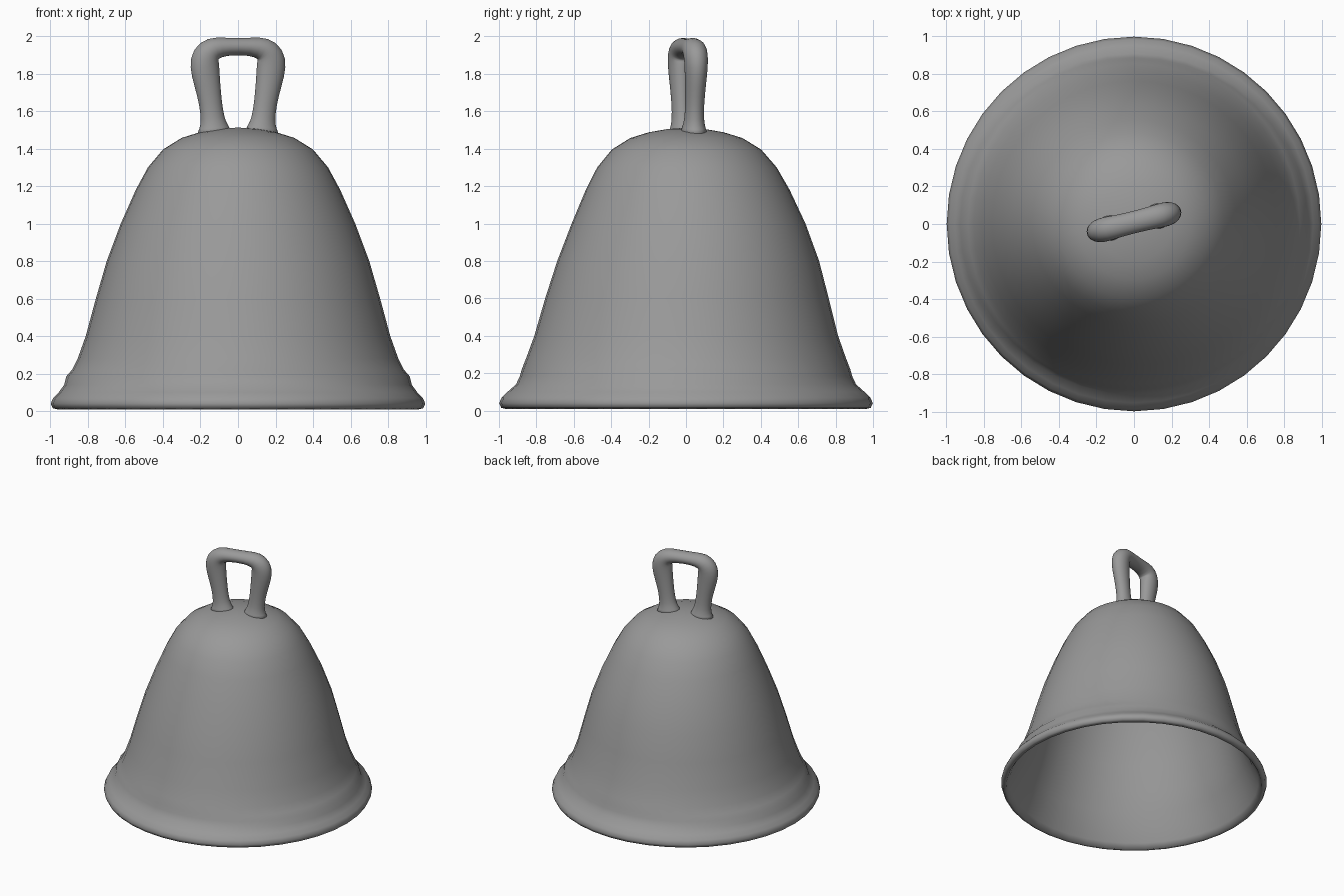
import bpy, bmesh, math

if "Cube" in bpy.data.objects:
    bpy.data.objects.remove(bpy.data.objects["Cube"])

grey = bpy.data.materials.new("dark_grey")
grey.diffuse_color = (0.32, 0.32, 0.32, 1)
grey.use_nodes = True
grey.node_tree.nodes["Principled BSDF"].inputs["Base Color"].default_value = grey.diffuse_color

# Bell wall: outer profile from the crown down, round the lip, then up the thin inside (radius, z)
profile = [
    (0, 1.512), (0.10, 1.505), (0.20, 1.488), (0.30, 1.457), (0.40, 1.395), (0.48, 1.30),
    (0.545, 1.18), (0.625, 1.0), (0.70, 0.8), (0.758, 0.6), (0.812, 0.4), (0.855, 0.28),
    (0.882, 0.22), (0.902, 0.185), (0.918, 0.14), (0.955, 0.10), (0.985, 0.07), (0.999, 0.04),
    (0.988, 0.015), (0.96, 0.008), (0.935, 0.05), (0.89, 0.14), (0.84, 0.26), (0.79, 0.4),
    (0.736, 0.6), (0.678, 0.8), (0.603, 1.0), (0.523, 1.18), (0.46, 1.287), (0.384, 1.376),
    (0.29, 1.436), (0.19, 1.467), (0, 1.49)]
N = 40
bm = bmesh.new()
rings = []
for r, z in profile:
    if r == 0:
        rings.append([bm.verts.new((0, 0, z))] * N)
        continue
    ring = []
    # flanks lean very slightly to the back
    dy = 0.014 * math.exp(-((z - 0.95) / 0.35) ** 2)
    for i in range(N):
        a = 2 * math.pi * i / N
        # the ridge above the lip is a little stronger on the left and right
        bump = 0.016 * math.cos(2 * a) * math.exp(-((z - 0.17) / 0.04) ** 2)
        ring.append(bm.verts.new(((r + bump) * math.cos(a), (r + bump) * math.sin(a) + dy, z)))
    rings.append(ring)
for lo, hi in zip(rings, rings[1:]):
    for i in range(N):
        j = (i + 1) % N
        bm.faces.new(list(dict.fromkeys((lo[i], hi[i], hi[j], lo[j]))))
bmesh.ops.recalc_face_normals(bm, faces=bm.faces)
for f in bm.faces:
    f.smooth = True
me = bpy.data.meshes.new("bell_body")
bm.to_mesh(me)
bm.free()
me.materials.append(grey)
bpy.context.collection.objects.link(bpy.data.objects.new("bell_body", me))

# Handle: half path (x, z, half width along the path plane, half depth), mirrored and lofted
half = [(0.128, 1.465, 0.115, 0.085), (0.132, 1.51, 0.078, 0.062), (0.14, 1.56, 0.064, 0.052),
        (0.15, 1.64, 0.062, 0.051), (0.168, 1.74, 0.071, 0.056), (0.186, 1.84, 0.083, 0.063),
        (0.178, 1.90, 0.080, 0.066), (0.14, 1.936, 0.066, 0.066), (0.07, 1.944, 0.047, 0.060)]
path = [(-x, z, w, d) for x, z, w, d in half] + half[::-1]
S = 16
bm = bmesh.new()
rings = []
for k, (x, z, w, d) in enumerate(path):
    a, b = path[max(k - 1, 0)], path[min(k + 1, len(path) - 1)]
    tx, tz = b[0] - a[0], b[1] - a[1]
    l = math.hypot(tx, tz)
    nx, nz = tz / l, -tx / l
    if k in (0, len(path) - 1):  # flat flared feet, sunk into the crown
        nx, nz = (1 if k == 0 else -1), 0
    rings.append([bm.verts.new((x + nx * w * math.cos(t), d * math.sin(t), z + nz * w * math.cos(t)))
                  for t in (2 * math.pi * i / S for i in range(S))])
for lo, hi in zip(rings, rings[1:]):
    for i in range(S):
        j = (i + 1) % S
        bm.faces.new((lo[i], lo[j], hi[j], hi[i]))
bm.faces.new(rings[0])
bm.faces.new(rings[-1])
bmesh.ops.recalc_face_normals(bm, faces=bm.faces)
for f in bm.faces:
    f.smooth = len(f.verts) == 4
me = bpy.data.meshes.new("handle")
bm.to_mesh(me)
bm.free()
me.materials.append(grey)
handle = bpy.data.objects.new("handle", me)
handle.location = (0, 0.01, 0)
handle.rotation_euler = (0, 0, math.radians(14))
bpy.context.collection.objects.link(handle)
mod = handle.modifiers.new("smooth", 'SUBSURF')
mod.levels = mod.render_levels = 1
